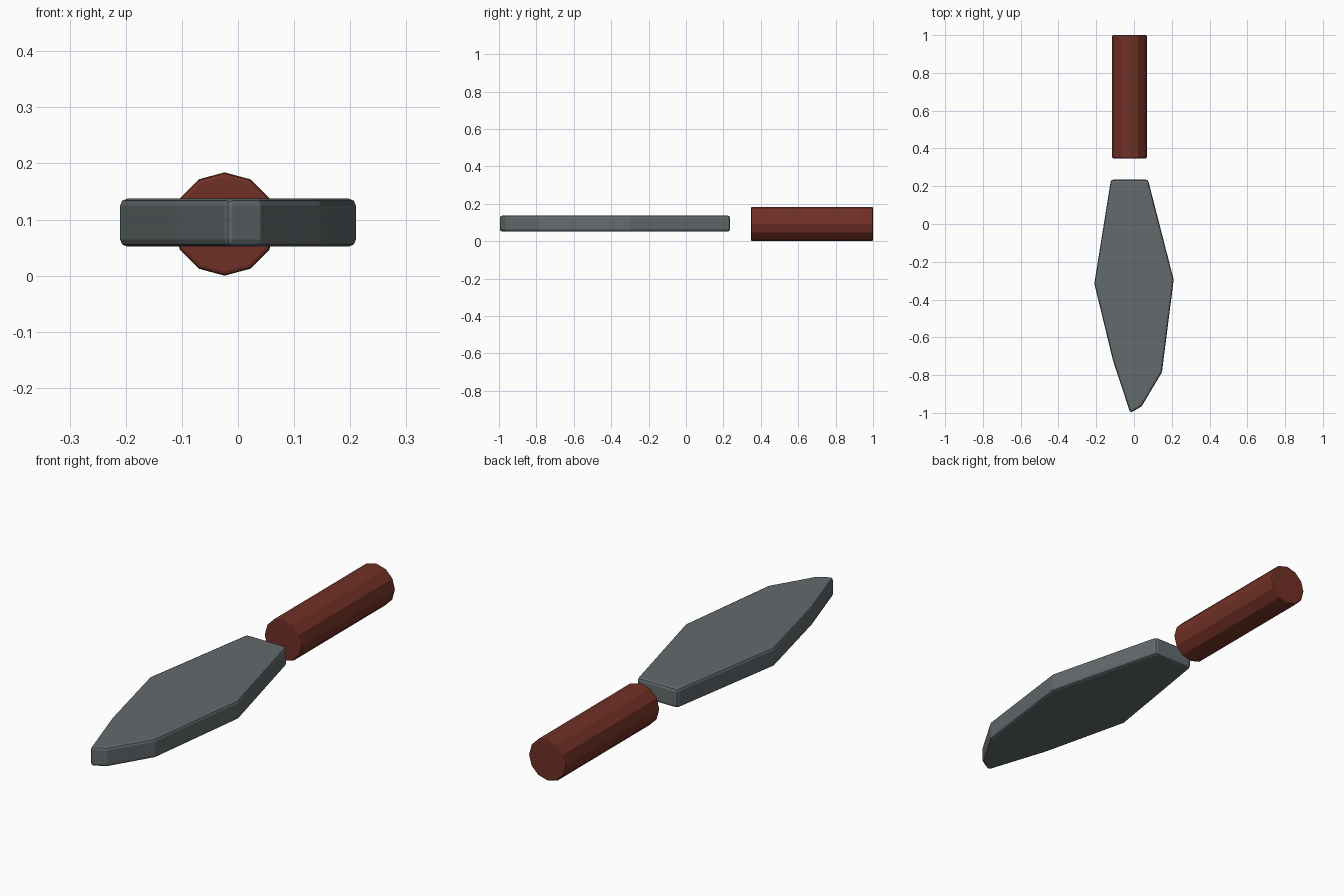
import bpy
import bmesh
from math import cos, sin, tau

cube = bpy.data.objects.get("Cube")
if cube:
    bpy.data.objects.remove(cube, do_unlink=True)


def material(name, color):
    mat = bpy.data.materials.new(name)
    mat.use_nodes = True
    mat.diffuse_color = color
    bsdf = mat.node_tree.nodes["Principled BSDF"]
    bsdf.inputs["Base Color"].default_value = color
    bsdf.inputs["Roughness"].default_value = 0.6
    return mat


def prism(name, outline, depth, mat, bevel):
    """Extrude a closed outline along depth and soften its edges."""
    bm = bmesh.new()
    base = bm.faces.new([bm.verts.new(p) for p in outline])
    extruded = bmesh.ops.extrude_face_region(bm, geom=[base])["geom"]
    tops = [v for v in extruded if isinstance(v, bmesh.types.BMVert)]
    bmesh.ops.translate(bm, verts=tops, vec=depth)
    bmesh.ops.recalc_face_normals(bm, faces=bm.faces)
    mesh = bpy.data.meshes.new(name)
    bm.to_mesh(mesh)
    bm.free()
    mesh.materials.append(mat)
    obj = bpy.data.objects.new(name, mesh)
    bpy.context.collection.objects.link(obj)
    mod = obj.modifiers.new("soft_edges", "BEVEL")
    mod.width = bevel
    mod.segments = 2
    mod.limit_method = "ANGLE"
    mod.angle_limit = 0.6
    return obj


steel = material("dark steel", (0.125, 0.145, 0.153, 1))
wood = material("red brown wood", (0.165, 0.03, 0.019, 1))

# Blade: slightly lopsided leaf outline with a blunt tip
BOTTOM, THICKNESS = 0.052, 0.085
leaf = [(-0.122, 0.235), (-0.21, -0.315), (-0.112, -0.72), (-0.02, -1.0),
        (0.04, -0.966), (0.148, -0.785), (0.21, -0.295), (0.074, 0.235)]
prism("blade", [(x, y, BOTTOM) for x, y in leaf], (0, 0, THICKNESS), steel, 0.012)

# Handle: twelve-sided rod, separated from the blade by a gap
SIDES, RADIUS = 12, 0.092
ring = [(RADIUS * cos(tau * i / SIDES) - 0.024, 0.347,
         RADIUS * sin(tau * i / SIDES) + RADIUS) for i in range(SIDES)]
prism("handle", ring, (0, 0.653, 0), wood, 0.007)
